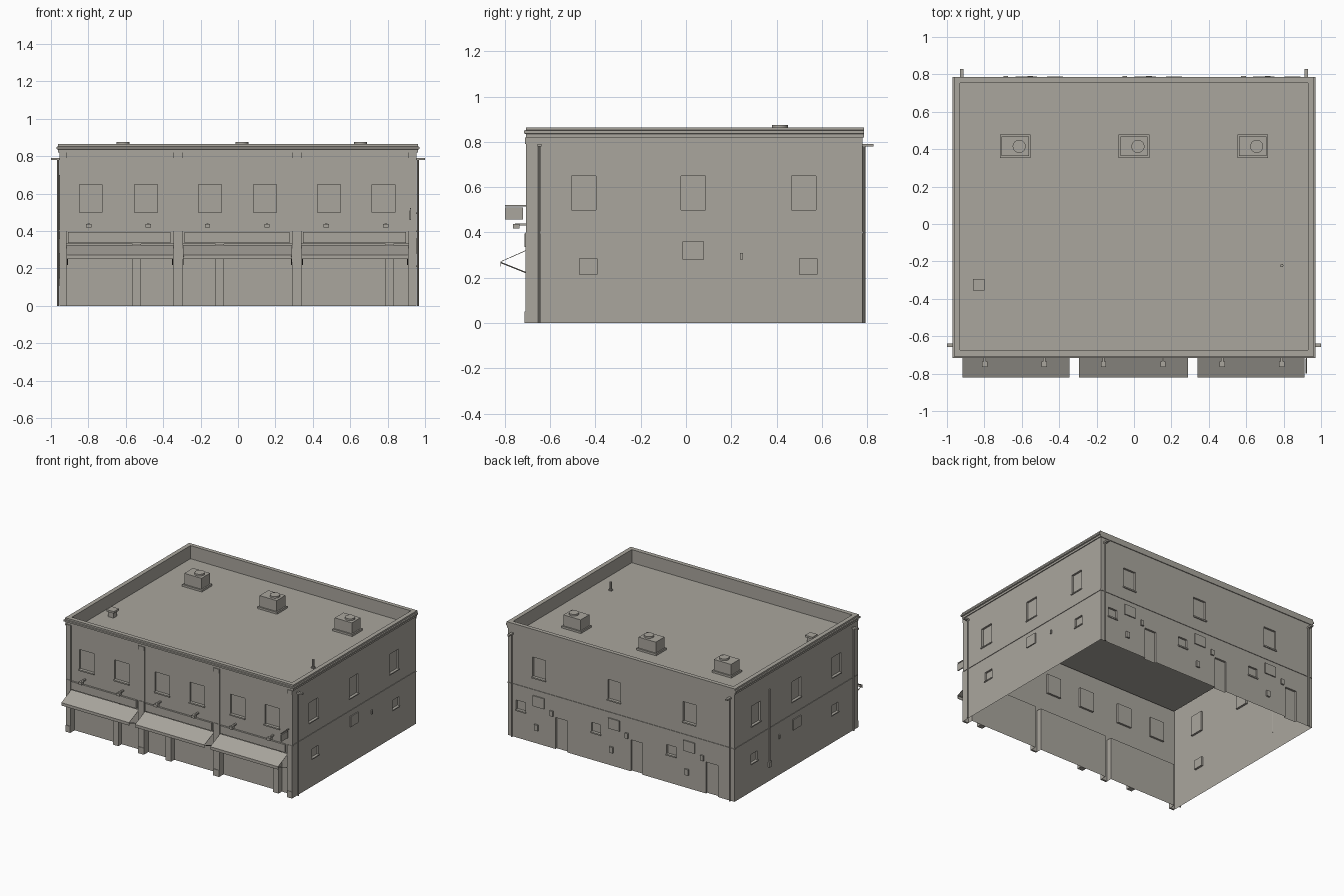
import bpy
import bmesh
from math import radians
from mathutils import Vector

default_cube = bpy.data.objects.get("Cube")
if default_cube:
    bpy.data.objects.remove(default_cube, do_unlink=True)

# One stone colour for the whole building
stone = bpy.data.materials.new("warm grey stone")
stone.use_nodes = True
colour = (0.40, 0.38, 0.34, 1)
stone.diffuse_color = colour
stone.node_tree.nodes["Principled BSDF"].inputs["Base Color"].default_value = colour

# Overall sizes
HALF = 0.955
FRONT, BACK = -0.70, 0.78
WALL_TOP, ROOF = 0.82, 0.765
FLOOR_LINE = 0.4


def finish(name, bm, smooth=False):
    mesh = bpy.data.meshes.new(name)
    bm.to_mesh(mesh)
    bm.free()
    mesh.materials.append(stone)
    obj = bpy.data.objects.new(name, mesh)
    bpy.context.collection.objects.link(obj)
    if smooth:
        bpy.ops.object.select_all(action="DESELECT")
        obj.select_set(True)
        bpy.context.view_layer.objects.active = obj
        bpy.ops.object.shade_smooth_by_angle(angle=radians(40))
    return obj


def add_box(bm, xs, ys, zs):
    """Add a box given its low and high bounds on each axis."""
    verts = bmesh.ops.create_cube(bm, size=1)["verts"]
    for v in verts:
        v.co = [b[0] if c < 0 else b[1] for c, b in zip(v.co, (xs, ys, zs))]


def boxes(name, items):
    bm = bmesh.new()
    for item in items:
        add_box(bm, *item)
    return finish(name, bm)


def rods(name, paths, radius, sides=8):
    """Round bars between pairs of points."""
    bm = bmesh.new()
    for a, b in paths:
        a, b = Vector(a), Vector(b)
        verts = bmesh.ops.create_cone(bm, cap_ends=True, segments=sides, radius1=radius,
                                      radius2=radius, depth=(b - a).length)["verts"]
        turn = Vector((0, 0, 1)).rotation_difference(b - a)
        for v in verts:
            v.co = turn @ v.co + (a + b) / 2
    return finish(name, bm, smooth=True)


def span(centre, width):
    return (centre - width / 2, centre + width / 2)


def wall(name, origin, along, lo, hi, openings):
    """Thin wall sheet with rectangular recesses (u0, u1, z0, z1, depth)."""
    along, up = Vector(along), Vector((0, 0, 1))
    outward = along.cross(up)

    def at(u, z, depth=0):
        return bm.verts.new(Vector(origin) + along * u + up * z - outward * depth)

    bm = bmesh.new()
    us = sorted({lo, hi, *(u for o in openings for u in o[:2])})
    zs = sorted({0, WALL_TOP, *(z for o in openings for z in o[2:4])})
    for u0, u1 in zip(us, us[1:]):
        for z0, z1 in zip(zs, zs[1:]):
            u, z = (u0 + u1) / 2, (z0 + z1) / 2
            d = sum(o[4] for o in openings if o[0] < u < o[1] and o[2] < z < o[3])
            bm.faces.new([at(u0, z0, d), at(u1, z0, d), at(u1, z1, d), at(u0, z1, d)])
    for u0, u1, z0, z1, d in openings:
        ring = [(u0, z0), (u1, z0), (u1, z1), (u0, z1)]
        for a, b in zip(ring, ring[1:] + ring[:1]):
            if a[1] or b[1]:
                bm.faces.new([at(*a), at(*b), at(*b, d), at(*a, d)])
    bmesh.ops.remove_doubles(bm, verts=bm.verts, dist=1e-5)
    return finish(name, bm)


# Repeating layout
UPPER = (0.50, 0.65)
LOWER = (0.215, 0.285)
VENT = (0.28, 0.36)
DOOR_HEIGHT = 0.24
REVEAL = 0.015
bays = [(-0.917, -0.345), (-0.295, 0.29), (0.34, 0.912)]
groups = [-0.635, 0, 0.635]
front_windows = [span(c, 0.122) for c in (-0.787, -0.492, -0.15, 0.145, 0.487, 0.778)]
side_windows = [span(c, 0.107) for c in (-0.452, 0.032, 0.52)]
side_small = [span(c, 0.078) for c in (-0.432, 0.54)]
back_windows = [span(g + 0.06, 0.107) for g in groups]
back_small = [span(g + 0.213, 0.078) for g in groups]
back_doors = [span(g - 0.13, 0.1) for g in groups]


def flip(spans):
    return [(-b, -a) for a, b in spans]


def recess(spans, zs, depth=REVEAL):
    return [(*s, *zs, depth) for s in spans]


# Four walls
wall("front_wall", (0, FRONT, 0), (1, 0, 0), -HALF, HALF,
     recess(front_windows, UPPER) + recess(bays, (0, 0.33), 0.04))
wall("back_wall", (0, BACK, 0), (-1, 0, 0), -HALF, HALF,
     recess(flip(back_windows), UPPER) + recess(flip(back_small), LOWER)
     + recess(flip(back_doors), (0, DOOR_HEIGHT)))
wall("left_wall", (HALF, 0, 0), (0, 1, 0), FRONT, BACK,
     recess(side_windows, UPPER) + recess(side_small, LOWER))
wall("right_wall", (-HALF, 0, 0), (0, -1, 0), -BACK, -FRONT,
     recess(flip(side_windows), UPPER) + recess(flip(side_small), LOWER))

# Cornice, parapet and sunken roof as one profile swept round the plan
profile = [(0, WALL_TOP), (0.007, WALL_TOP), (0.007, 0.835), (0.016, 0.838), (0.016, 0.85),
           (0.008, 0.852), (0.008, 0.865), (-0.025, 0.865), (-0.025, ROOF)]
bm = bmesh.new()
loops = []
for out, z in profile:
    x, y0, y1 = HALF + out, FRONT - out, BACK + min(out, 0.006)
    loops.append([bm.verts.new(p) for p in ((-x, y0, z), (x, y0, z), (x, y1, z), (-x, y1, z))])
for low, high in zip(loops, loops[1:]):
    for i in range(4):
        j = (i + 1) % 4
        bm.faces.new([low[i], low[j], high[j], high[i]])
bm.faces.new(loops[-1])
finish("cornice_and_roof", bm)

# Window sills
sills = [((a - 0.004, b + 0.004), (FRONT - 0.008, FRONT), (0.49, 0.5)) for a, b in front_windows]
for spans, top in ((back_windows, UPPER[0]), (back_small, LOWER[0])):
    sills += [((a - 0.004, b + 0.004), (BACK, BACK + 0.008), (top - 0.01, top)) for a, b in spans]
for spans, top in ((side_windows, UPPER[0]), (side_small, LOWER[0])):
    for a, b in spans:
        for s in (-1, 1):
            xs = sorted((s * HALF, s * (HALF + 0.006)))
            sills.append((xs, (a - 0.004, b + 0.004), (top - 0.008, top)))
boxes("window_sills", sills)

# Thin floor band on the sides and back
boxes("floor_band", [
    ((-HALF - 0.004, -HALF), (FRONT, BACK), span(FLOOR_LINE, 0.01)),
    ((HALF, HALF + 0.004), (FRONT, BACK), span(FLOOR_LINE, 0.01)),
    ((-HALF, HALF), (BACK, BACK + 0.004), span(FLOOR_LINE, 0.01))])

# Front pilasters with plinths and caps
pilasters = []
for xs in ((-HALF, -0.917), (-0.345, -0.295), (0.29, 0.34), (0.912, HALF)):
    for zs, out in (((0, FLOOR_LINE), 0.01), ((0, 0.05), 0.014),
                    ((FLOOR_LINE, 0.79), 0.007), ((0.79, WALL_TOP), 0.012)):
        pilasters.append((xs, (FRONT - out, FRONT), zs))
boxes("front_pilasters", pilasters)

# Shopfront posts beside the doors
boxes("shopfront_posts", [(span(c, 0.045), (FRONT, FRONT + 0.04), (0, 0.33))
                          for c in (-0.542, -0.098, 0.81)])

# Blank fascia boards
boxes("fascia_boards", [((a + 0.008, b - 0.015), (FRONT - 0.014, FRONT), (0.335, 0.395))
                        for a, b in bays])

# Sloping awnings with a hanging front edge
LIP = -0.82
bm = bmesh.new()
for a, b in bays:
    rows = [[bm.verts.new((x, y, z)) for x in (a, b)]
            for y, z in ((LIP, 0.25), (LIP, 0.272), (FRONT, 0.325))]
    for low, high in zip(rows, rows[1:]):
        bm.faces.new([low[0], low[1], high[1], high[0]])
awnings = finish("awnings", bm)
solid = awnings.modifiers.new("thickness", "SOLIDIFY")
solid.thickness = 0.003
rods("awning_stays", [((x, LIP, 0.268), (x, FRONT, 0.22))
                      for a, b in bays for x in (a + 0.005, b - 0.005)], 0.003, 6)

# Wall lamps above the fascia
lamps = []
for g in groups:
    for c in (g - 0.163, g + 0.155):
        lamps.append((span(c, 0.012), (-0.755, FRONT), (0.43, 0.44)))
        lamps.append((span(c, 0.028), (-0.765, -0.735), (0.418, 0.438)))
boxes("front_lamps", lamps)

# Blade board hung from a bracket
boxes("hanging_board", [(span(0.922, 0.008), (-0.8, -0.72), (0.458, 0.51)),
                        (span(0.922, 0.006), (-0.8, FRONT), (0.515, 0.522))])

# Vents and service boxes on the sides and back
services = []
for s in (-1, 1):
    xs = sorted((s * HALF, s * (HALF + 0.008)))
    services += [(xs, span(0.032, 0.095), VENT), (xs, span(0.245, 0.012), (0.28, 0.31))]
services.append(((-HALF - 0.014, -HALF), span(0.36, 0.03), (0.11, 0.15)))
for g in groups:
    services += [(span(g + 0.06, 0.095), (BACK, BACK + 0.008), VENT),
                 (span(g - 0.05, 0.025), (BACK, BACK + 0.012), (0.245, 0.285)),
                 (span(g + 0.08, 0.03), (BACK, BACK + 0.012), (0.1, 0.145))]
boxes("vents_and_service_boxes", services)

# Downpipes, overflow spouts and one side conduit
pipes, spouts = [], []
for s in (-1, 1):
    x, y, z = s * (HALF + 0.007), -0.648, 0.785
    pipes += [((x, y, 0), (x, y, z)), ((s * 0.92, BACK + 0.007, 0), (s * 0.92, BACK + 0.007, z))]
    spouts += [(sorted((s * HALF, s)), span(y, 0.018), span(z, 0.012)),
               (span(s * 0.92, 0.018), (BACK, 0.828), span(z, 0.012))]
pipes.append(((-HALF - 0.005, 0.36, 0.15), (-HALF - 0.005, 0.36, 0.7)))
rods("downpipes", pipes, 0.006)
boxes("overflow_spouts", spouts)

# Rooftop cooling units with round fans
units, fans = [], []
for g in groups:
    units += [(span(g, 0.165), span(0.415, 0.125), (ROOF, ROOF + 0.015)),
              (span(g, 0.145), span(0.415, 0.105), (ROOF, 0.863))]
    fans.append(((g + 0.021, 0.415, 0.86), (g + 0.021, 0.415, 0.876)))
boxes("cooling_units", units)
rods("cooling_fans", fans, 0.035, 20)

# Roof hatch and vent stack
boxes("roof_vent", [(span(-0.83, 0.045), span(-0.325, 0.045), (ROOF, 0.81)),
                    (span(-0.83, 0.062), span(-0.325, 0.062), (0.805, 0.82))])
rods("vent_stack", [((0.79, -0.222, ROOF), (0.79, -0.222, 0.83))], 0.009)
boxes("vent_stack_base", [(span(0.79, 0.024), span(-0.222, 0.024), (ROOF, ROOF + 0.008))])
